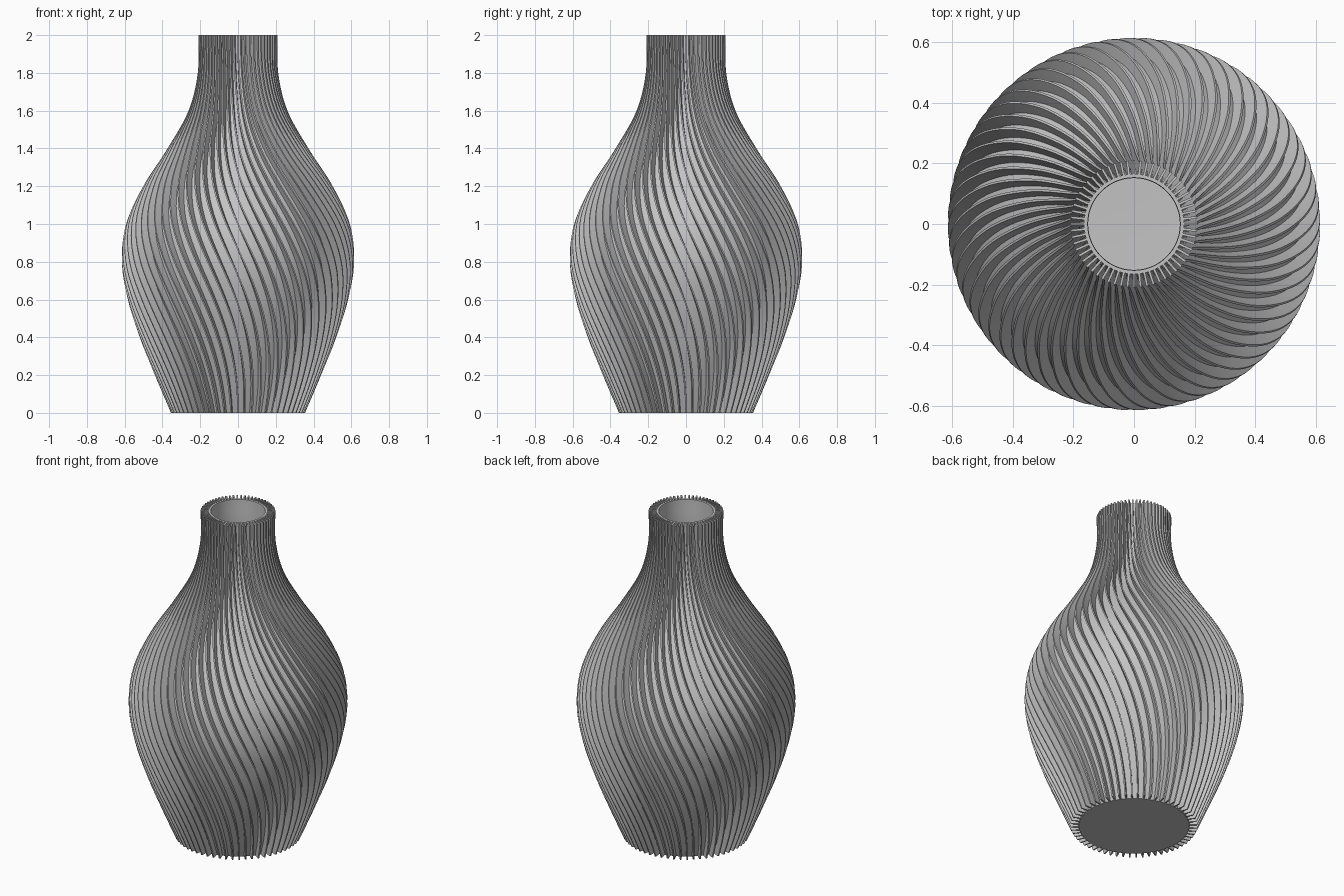
import bpy, bmesh, math
from mathutils import Vector

cube = bpy.data.objects.get("Cube")
if cube:
    bpy.data.objects.remove(cube, do_unlink=True)

HEIGHT = 2.0
FINS = 60
FIN_DEPTH = 0.045
FIN_THICK = 0.008
WALL = 0.012
TWIST = math.radians(60)
RINGS = 64
SIDES = 120
# Outer radius at evenly spaced heights
RADII = [0.355, 0.44, 0.52, 0.583, 0.615, 0.592, 0.502, 0.373, 0.262, 0.213, 0.21]

clay = bpy.data.materials.new("grey_clay")
clay.use_nodes = True
colour = (0.55, 0.55, 0.55, 1)
clay.diffuse_color = colour
clay.node_tree.nodes["Principled BSDF"].inputs["Base Color"].default_value = colour


def radius(z):
    """Smooth curve through the listed radii."""
    f = z / HEIGHT * (len(RADII) - 1)
    i = min(int(f), len(RADII) - 2)
    t = f - i
    b, c = RADII[i], RADII[i + 1]
    a = RADII[i - 1] if i else 2 * b - c
    d = RADII[min(i + 2, len(RADII) - 1)]
    return b + t / 2 * (c - a + t * (2*a - 5*b + 4*c - d + t * (3 * (b - c) + d - a)))


def twist(z):
    """Turn eases in at the base and out at the neck."""
    t = z / HEIGHT
    return -TWIST * t * t * (3 - 2 * t)


def finish(bm, name):
    bmesh.ops.recalc_face_normals(bm, faces=bm.faces)
    mesh = bpy.data.meshes.new(name)
    bm.to_mesh(mesh)
    bm.free()
    mesh.materials.append(clay)
    ob = bpy.data.objects.new(name, mesh)
    bpy.context.collection.objects.link(ob)
    bpy.ops.object.select_all(action='DESELECT')
    ob.select_set(True)
    bpy.context.view_layer.objects.active = ob
    bpy.ops.object.shade_smooth_by_angle(angle=math.radians(35))
    return ob


def bridge(bm, loops):
    """Join consecutive closed loops with quads."""
    for low, high in zip(loops, loops[1:]):
        n = len(low)
        for i in range(n):
            j = (i + 1) % n
            bm.faces.new((low[i], low[j], high[j], high[i]))


heights = [HEIGHT * i / RINGS for i in range(RINGS + 1)]

# Hollow body: up the outside, over the rim and down the inside to the floor
outside = [(radius(z) - FIN_DEPTH, z) for z in heights]
inside = [(r - WALL, max(z, 0.03)) for r, z in reversed(outside)]
bm = bmesh.new()
loops = []
for r, z in outside + inside:
    loops.append([bm.verts.new((r * math.cos(a), r * math.sin(a), z))
                  for a in (math.tau * k / SIDES for k in range(SIDES))])
bridge(bm, loops)
bm.faces.new(loops[0])
bm.faces.new(loops[-1])
finish(bm, "vase_body")

# Thin upright fins that swirl around the body
bm = bmesh.new()
for k in range(FINS):
    loops = []
    for z in heights:
        angle = math.tau * k / FINS + twist(z)
        out = Vector((math.cos(angle), math.sin(angle), 0))
        side = Vector((-out.y, out.x, 0)) * FIN_THICK / 2
        up = Vector((0, 0, z))
        far = out * radius(z) + up
        near = out * (radius(z) - FIN_DEPTH - WALL / 3) + up
        loops.append([bm.verts.new(p) for p in
                      (near - side, far - side, far + side, near + side)])
    bridge(bm, loops)
    bm.faces.new(loops[0])
    bm.faces.new(loops[-1])
finish(bm, "swirling_fins")
